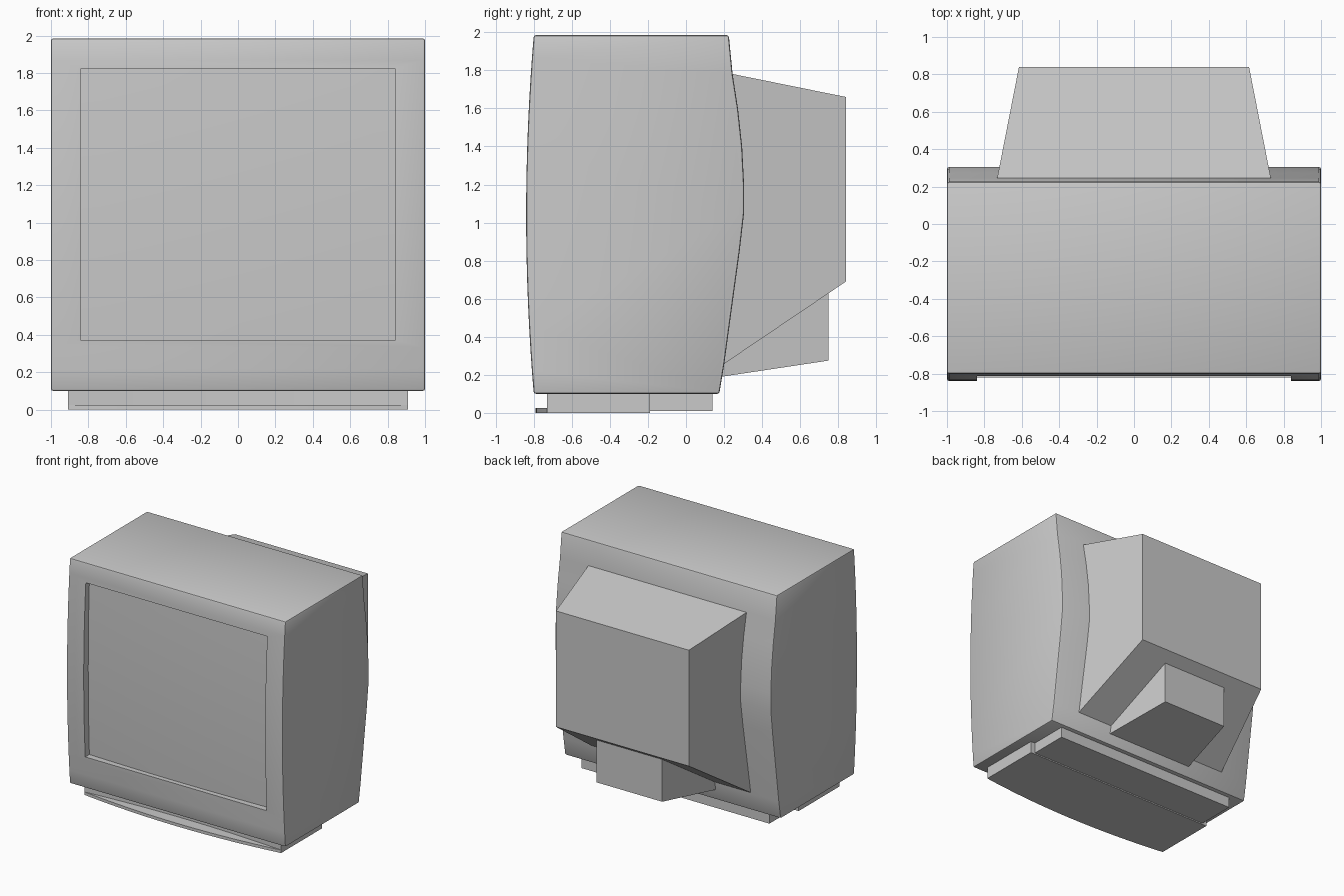
import bpy, bmesh, math
from mathutils import Vector

if "Cube" in bpy.data.objects:
    bpy.data.objects.remove(bpy.data.objects["Cube"], do_unlink=True)

grey = bpy.data.materials.new("plain grey")
grey.use_nodes = True
colour = (0.588, 0.588, 0.588, 1)
grey.diffuse_color = colour
for node in grey.node_tree.nodes:
    if node.type == "BSDF_PRINCIPLED":
        node.inputs["Base Color"].default_value = colour


def make_object(name, bm):
    bmesh.ops.recalc_face_normals(bm, faces=bm.faces[:])
    mesh = bpy.data.meshes.new(name)
    bm.to_mesh(mesh)
    bm.free()
    mesh.materials.append(grey)
    ob = bpy.data.objects.new(name, mesh)
    bpy.context.collection.objects.link(ob)
    return ob


def extrude_outline(name, points, offset):
    """Solid made by sweeping a closed outline along an offset."""
    bm = bmesh.new()
    face = bm.faces.new([bm.verts.new(p) for p in points])
    grown = bmesh.ops.extrude_face_region(bm, geom=[face])["geom"]
    verts = [g for g in grown if isinstance(g, bmesh.types.BMVert)]
    bmesh.ops.translate(bm, verts=verts, vec=Vector(offset))
    return make_object(name, bm)


def tapered_box(name, front, back):
    """Box between two upright rectangles: (y, half width, bottom, top)."""
    bm = bmesh.new()
    bmesh.ops.create_cube(bm, size=2)
    for v in bm.verts:
        y, half, low, high = front if v.co.y < 0 else back
        v.co = (math.copysign(half, v.co.x), y, high if v.co.z > 0 else low)
    return make_object(name, bm)


def activate(ob):
    bpy.ops.object.select_all(action="DESELECT")
    ob.select_set(True)
    bpy.context.view_layer.objects.active = ob


def smooth(ob):
    activate(ob)
    bpy.ops.object.shade_smooth_by_angle(angle=math.radians(30))


# Cabinet: gently bulging front and curved back, swept across the width
STEPS = 16
front = []
for i in range(STEPS + 1):
    t = 2 * i / STEPS - 1
    front.append((-0.80 - 0.04 * (1 - t * t), 1.0425 + 0.9425 * t))
back = [(0.225, 1.985), (0.245, 1.78), (0.273, 1.6), (0.295, 1.4), (0.305, 1.2),
        (0.305, 1.05), (0.282, 0.85), (0.245, 0.58), (0.20, 0.25), (0.175, 0.10)]
cabinet = extrude_outline("cabinet", [(-1, y, z) for y, z in front + back], (2, 0, 0))
bevel = cabinet.modifiers.new("soft edges", "BEVEL")
bevel.width = 0.012
bevel.segments = 2
bevel.limit_method = "ANGLE"
bevel.angle_limit = math.radians(40)

# Screen opening cut into the cabinet
cutter = tapered_box("screen_cutter", (-1, 0.84, 0.37, 1.825), (-0.75, 0.84, 0.37, 1.825))
cutter.hide_render = True
cut = cabinet.modifiers.new("screen opening", "BOOLEAN")
cut.object = cutter
cut.operation = "DIFFERENCE"
cut.solver = "EXACT"
activate(cabinet)
for name in [m.name for m in cabinet.modifiers]:
    bpy.ops.object.modifier_apply(modifier=name)
bpy.data.objects.remove(cutter, do_unlink=True)
smooth(cabinet)

# Slightly domed screen glass
bm = bmesh.new()
bmesh.ops.create_grid(bm, x_segments=16, y_segments=16, size=1)
for v in bm.verts:
    u, w = v.co.x, v.co.y
    v.co = (0.84 * u, -0.765 - 0.03 * (1 - (u * u + w * w) / 2), 1.0975 + 0.7275 * w)
screen = make_object("screen", bm)
if screen.data.polygons[0].normal.y > 0:
    screen.data.flip_normals()
smooth(screen)

# Rear tube housing and the smaller box below it
tapered_box("rear_housing", (0.10, 0.76, 0.19, 1.81), (0.84, 0.615, 0.69, 1.66))
tapered_box("rear_lower_box", (0.10, 0.425, 0.177, 0.63), (0.75, 0.305, 0.275, 0.63))


# Stand: upper block, bowed front lip and narrower rear foot
def bowed_plan(half, side_y, middle_y, back_y, z):
    pts = [(half, back_y, z), (-half, back_y, z)]
    for i in range(STEPS + 1):
        t = 2 * i / STEPS - 1
        pts.append((half * t, side_y + (middle_y - side_y) * (1 - t * t), z))
    return pts


block = extrude_outline("stand_block", bowed_plan(0.91, -0.73, -0.69, -0.19, 0.025), (0, 0, 0.08))
lip = extrude_outline("stand_lip", bowed_plan(0.91, -0.73, -0.79, -0.19, 0), (0, 0, 0.025))
smooth(block)
smooth(lip)
tapered_box("stand_rear_foot", (-0.20, 0.87, 0.01, 0.105), (0.14, 0.87, 0.01, 0.105))
